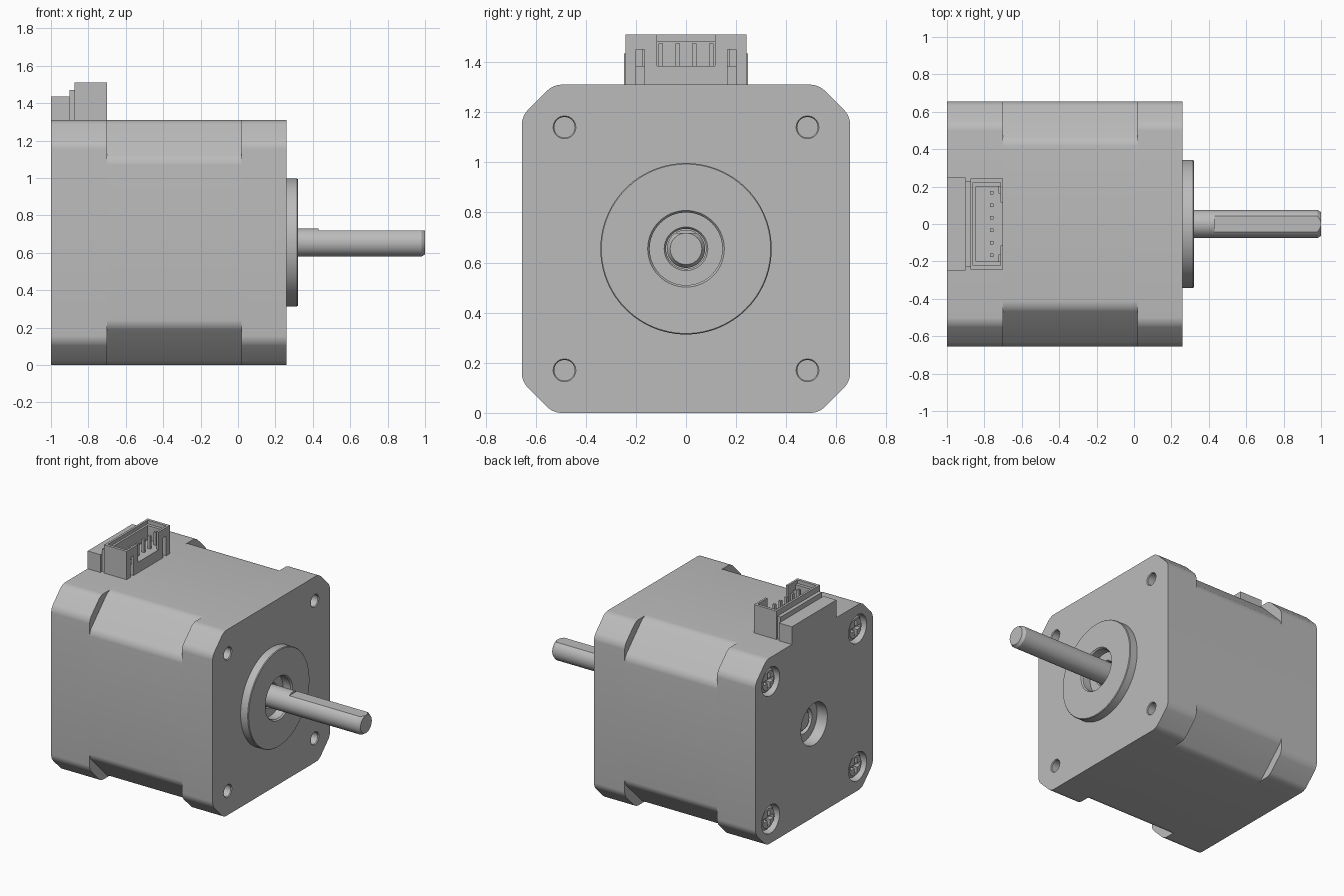
import bpy, bmesh, math
from mathutils import Matrix, Vector

cube = bpy.data.objects.get("Cube")
if cube:
    bpy.data.objects.remove(cube, do_unlink=True)

grey = bpy.data.materials.new("plain_grey")
grey.use_nodes = True
COLOUR = (0.5, 0.5, 0.5, 1)
grey.diffuse_color = COLOUR
grey.node_tree.nodes["Principled BSDF"].inputs["Base Color"].default_value = COLOUR

MID = 0.655      # height of the shaft axis, also half the body width
HOLE = 0.485     # offset of the corner holes from the axis
TOP = 2 * MID
CORNERS = [(a * HOLE, MID + b * HOLE) for a in (-1, 1) for b in (-1, 1)]


def finish(bm, name):
    bmesh.ops.recalc_face_normals(bm, faces=bm.faces[:])
    mesh = bpy.data.meshes.new(name)
    bm.to_mesh(mesh)
    bm.free()
    mesh.materials.append(grey)
    obj = bpy.data.objects.new(name, mesh)
    bpy.context.collection.objects.link(obj)
    return obj


def box(name, x, y, z):
    bm = bmesh.new()
    size = Vector((x[1] - x[0], y[1] - y[0], z[1] - z[0]))
    mid = Vector((sum(x), sum(y), sum(z))) / 2
    bmesh.ops.create_cube(bm, size=1, matrix=Matrix.Translation(mid) @ Matrix.Diagonal(size).to_4x4())
    return finish(bm, name)


def lathe(name, profile, y=0, z=MID, steps=64):
    """Turn (x, radius) points around an axis along x; ends are closed on the axis."""
    bm = bmesh.new()
    rings = []
    for x, r in profile:
        rings.append([bm.verts.new((x, y + r * math.cos(a), z + r * math.sin(a)))
                      for a in (math.tau * i / steps for i in range(steps))])
    for a, b in zip(rings, rings[1:]):
        for i in range(steps):
            j = (i + 1) % steps
            bm.faces.new((a[i], a[j], b[j], b[i]))
    bm.faces.new(rings[0])
    bm.faces.new(rings[-1])
    return finish(bm, name)


def section(name, x0, x1, flat):
    """Square block along x with cut corners and softened long edges."""
    bm = bmesh.new()
    pts = [(flat, MID), (MID, flat), (MID, -flat), (flat, -MID),
           (-flat, -MID), (-MID, -flat), (-MID, flat), (-flat, MID)]
    face = bm.faces.new([bm.verts.new((x0, y, z + MID)) for y, z in pts])
    ext = bmesh.ops.extrude_face_region(bm, geom=[face], use_keep_orig=True)
    bmesh.ops.translate(bm, vec=(x1 - x0, 0, 0),
                        verts=[v for v in ext["geom"] if isinstance(v, bmesh.types.BMVert)])
    long_edges = [e for e in bm.edges if abs(e.verts[0].co.x - e.verts[1].co.x) > 0.01]
    bmesh.ops.bevel(bm, geom=long_edges, offset=0.03, segments=5, profile=0.5, affect='EDGES')
    return finish(bm, name)


def cut(obj, cutters, keep=False):
    bpy.context.view_layer.objects.active = obj
    for c in cutters:
        c.hide_render = True
        mod = obj.modifiers.new("cut", 'BOOLEAN')
        mod.operation = 'DIFFERENCE'
        mod.solver = 'EXACT'
        mod.object = c
        bpy.ops.object.modifier_apply(modifier=mod.name)
        if not keep:
            bpy.data.objects.remove(c, do_unlink=True)


# Body sections
front_flange = section("front_flange", 0.02, 0.26, 0.53)
stator = section("stator", -0.70, 0.02, 0.445)
rear_cap = section("rear_cap", -1.0, -0.70, 0.53)

# Pilot boss with bearing recess running into the flange
boss = lathe("pilot_boss", [(0.26, 0.342), (0.315, 0.342), (0.32, 0.338)], steps=96)
recess = lathe("recess_cutter", [(0.33, 0.161), (0.31, 0.145), (0.25, 0.145), (0.25, 0.087),
                                 (0.24, 0.08), (0.18, 0.08)])
cut(boss, [recess], keep=True)
cut(front_flange, [recess])

# Threaded mounting holes, slightly countersunk
cut(front_flange, [lathe("hole_cutter", [(0.27, 0.053), (0.254, 0.041), (0.13, 0.041)], y, z, 32)
                   for y, z in CORNERS])

# Rear bearing recess and screw counterbores
cut(rear_cap, [lathe("rear_cutter", [(-1.01, 0.147), (-0.92, 0.147), (-0.92, 0.09), (-0.85, 0.09)])])
cut(rear_cap, [lathe("bore_cutter", [(-1.01, 0.1), (-0.93, 0.1)], y, z, 40) for y, z in CORNERS])

# Shaft with a flat
shaft = lathe("shaft", [(-0.92, 0.06), (-0.905, 0.076), (0.98, 0.076), (1.0, 0.063)])
cut(shaft, [box("flat_cutter", (0.43, 1.1), (-0.2, 0.2), (0.718, 0.9))])

# Cross-slot screws
for y, z in CORNERS:
    screw = lathe("rear_screw", [(-0.93, 0.085), (-0.965, 0.085), (-0.982, 0.068), (-0.986, 0.04)], y, z, 40)
    cut(screw, [box("slot_a", (-1.1, -0.955), (y - 0.055, y + 0.055), (z - 0.013, z + 0.013)),
                box("slot_b", (-1.1, -0.955), (y - 0.013, y + 0.013), (z - 0.055, z + 0.055))])

# Connector mount on the rear cap
box("connector_mount", (-1.0, -0.9), (-0.248, 0.248), (TOP - 0.02, 1.435))
box("connector_back", (-0.9, -0.875), (-0.23, 0.23), (TOP - 0.02, 1.47))

# Connector shell: stepped cavity, front window, two side slots
shell = box("connector_shell", (-0.875, -0.70), (-0.242, 0.242), (TOP - 0.01, 1.51))
cut(shell, [box("cavity", (-0.845, -0.715), (-0.2, 0.2), (1.385, 1.6)),
            box("rim_step", (-0.86, -0.715), (-0.222, 0.222), (1.485, 1.6)),
            box("window", (-0.73, -0.6), (-0.115, 0.115), (1.385, 1.6))]
    + [box("side_slot", (-0.725, -0.6), sorted((s * 0.165, s * 0.2)), (TOP - 0.05, 1.45))
       for s in (-1, 1)])

# Six contact pins
for i in range(6):
    y = (i - 2.5) * 0.067
    box("contact_pin", (-0.769, -0.751), (y - 0.009, y + 0.009), (1.38, 1.475))

# Smooth the round surfaces, keep hard edges
bpy.ops.object.select_all(action='DESELECT')
for obj in bpy.context.collection.objects:
    if obj.type == 'MESH' and grey.name in obj.data.materials:
        obj.select_set(True)
        bpy.context.view_layer.objects.active = obj
bpy.ops.object.shade_smooth_by_angle(angle=math.radians(25))
